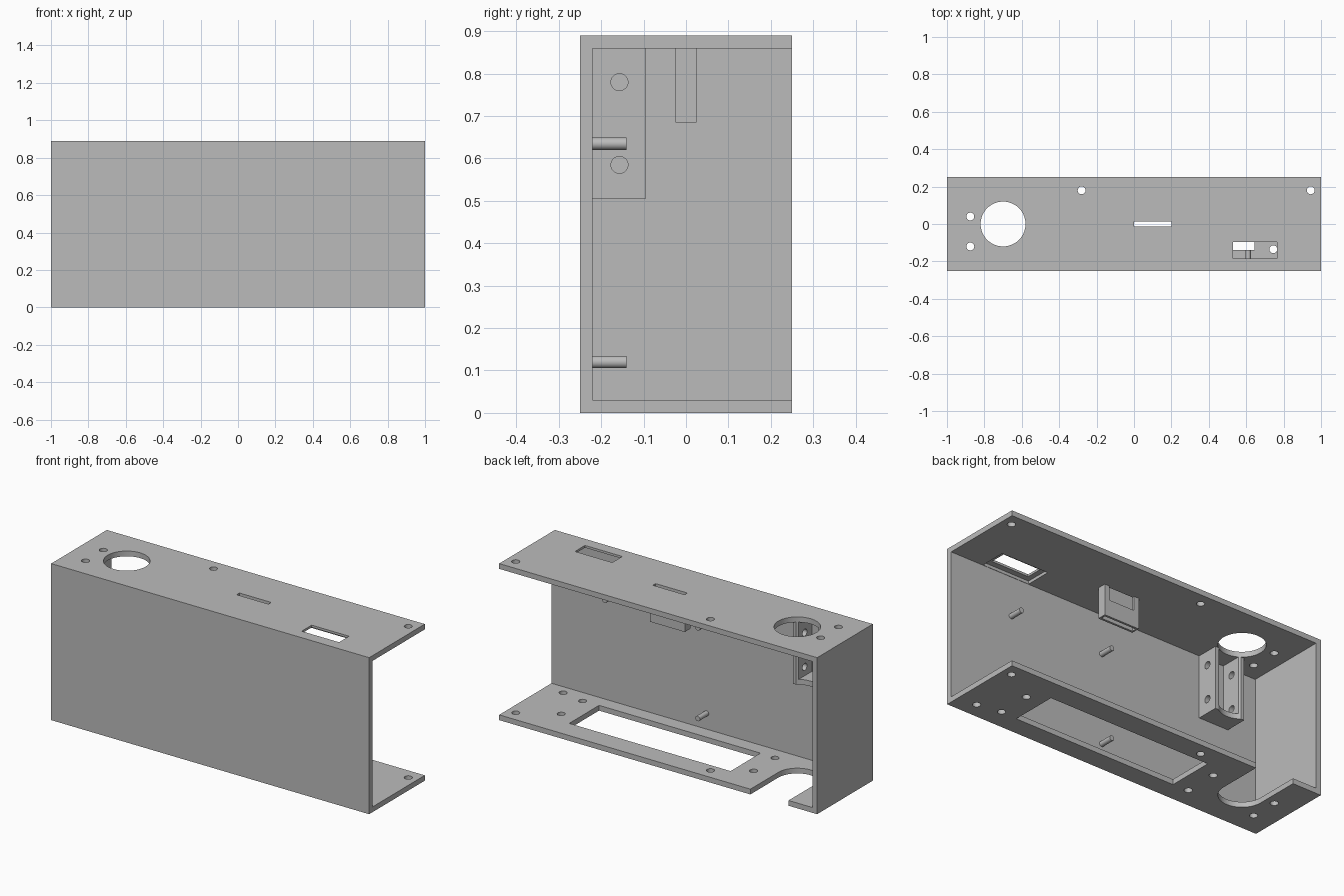
import bpy
import math

cube = bpy.data.objects.get("Cube")
if cube:
    bpy.data.objects.remove(cube, do_unlink=True)

# One plain grey for the whole housing
grey = bpy.data.materials.new("plain_grey")
grey.use_nodes = True
GREY = (0.5, 0.5, 0.5, 1)
grey.diffuse_color = GREY
grey.node_tree.nodes["Principled BSDF"].inputs["Base Color"].default_value = GREY

W, D, H, T = 1.0, 0.25, 0.89, 0.03   # half width, half depth, height, wall
INNER_FRONT, CEILING = -D + T, H - T


def box(name, x, y, z):
    """Box from its (min, max) range on each axis."""
    bpy.ops.mesh.primitive_cube_add(size=1, location=[(a + b) / 2 for a, b in (x, y, z)])
    ob = bpy.context.object
    ob.name = name
    ob.scale = [b - a for a, b in (x, y, z)]
    bpy.ops.object.transform_apply(location=True, rotation=True, scale=True)
    ob.data.materials.append(grey)
    return ob


def rod(name, centre, radius, length, axis="z", sides=32):
    """Cylinder along one axis."""
    turn = {"x": (0, math.pi / 2, 0), "y": (math.pi / 2, 0, 0), "z": (0, 0, 0)}[axis]
    bpy.ops.mesh.primitive_cylinder_add(vertices=sides, radius=radius, depth=length,
                                        location=centre, rotation=turn)
    ob = bpy.context.object
    ob.name = name
    bpy.ops.object.transform_apply(location=True, rotation=True, scale=True)
    ob.data.materials.append(grey)
    return ob


def cut(target, cutter):
    """Subtract the cutter, then discard it."""
    mod = target.modifiers.new("cut", "BOOLEAN")
    mod.operation = "DIFFERENCE"
    mod.solver = "EXACT"
    mod.object = cutter
    bpy.context.view_layer.objects.active = target
    bpy.ops.object.modifier_apply(modifier=mod.name)
    bpy.data.objects.remove(cutter, do_unlink=True)


def smooth(ob):
    bpy.ops.object.select_all(action="DESELECT")
    ob.select_set(True)
    bpy.context.view_layer.objects.active = ob
    bpy.ops.object.shade_smooth_by_angle(angle=math.radians(30))


# Housing shell, open at the back and at the left end
shell = box("housing", (-W, W), (-D, D), (0, H))
cut(shell, box("inside", (-W + T, W + 1), (INNER_FRONT, D + 1), (T, CEILING)))

# Screw holes through both plates
for x, y in ((-0.875, 0.04), (-0.875, -0.12), (-0.28, 0.18), (0.945, 0.18)):
    cut(shell, rod("hole", (x, y, H / 2), 0.021, 2))

# Screw holes through the bottom plate only
for x, y in ((0.885, -0.16), (0.745, -0.135), (0.745, 0.057),
             (-0.465, -0.135), (-0.465, 0.057)):
    cut(shell, rod("hole", (x, y, 0), 0.021, 0.2))

# Large round opening above, matching open-ended slot below
RX, RR = -0.7, 0.12
cut(shell, rod("opening", (RX, 0, H / 2), RR, 2, sides=64))
cut(shell, box("slot", (RX - RR, RX + RR), (0, D + 0.1), (-0.1, 0.1)))

# Bottom window
cut(shell, box("window", (-0.37, 0.645), (-0.14, 0.128), (-0.1, 0.1)))

# Top switch opening with a shallow recess on the underside
cut(shell, box("switch", (0.53, 0.765), (-0.185, -0.095), (0.8, 1)))
cut(shell, box("recess", (0.5, 0.795), (INNER_FRONT + 0.002, -0.07), (0.8, 0.877)))

# Narrow slot in the top plate and the sleeve beneath it
SLOT = ((0, 0.2), (-0.0125, 0.0125))
cut(shell, box("narrow_slot", *SLOT, (0.8, 1)))
sleeve = box("slot_sleeve", (-0.01, 0.21), (-0.025, 0.025), (0.685, CEILING))
cut(sleeve, box("sleeve_slot", *SLOT, (0.6, 1)))
cut(sleeve, box("sleeve_notch", (0.02, 0.18), (0, 0.1), (0.78, 1)))

# Bracket under the round opening: two drilled flanges and a floor
bracket = box("bracket", (RX - 0.093, RX + 0.093), (INNER_FRONT, -0.095), (0.505, CEILING))
cut(bracket, box("pocket", (RX - 0.063, RX + 0.063), (-0.3, 0), (0.535, 1)))
cut(bracket, rod("bore", (RX, 0, 0.7), RR, 1, sides=64))
for z in (0.585, 0.78):
    cut(bracket, rod("hole", (RX, -0.157, z), 0.02, 0.4, axis="x"))

# Mounting posts on the inside of the front wall
for i, (x, z) in enumerate(((0.61, 0.635), (0.025, 0.635), (0.025, 0.12))):
    smooth(rod(f"mounting_post_{i + 1}", (x, INNER_FRONT + 0.04, z), 0.0145, 0.08, axis="y"))

smooth(shell)
smooth(bracket)
